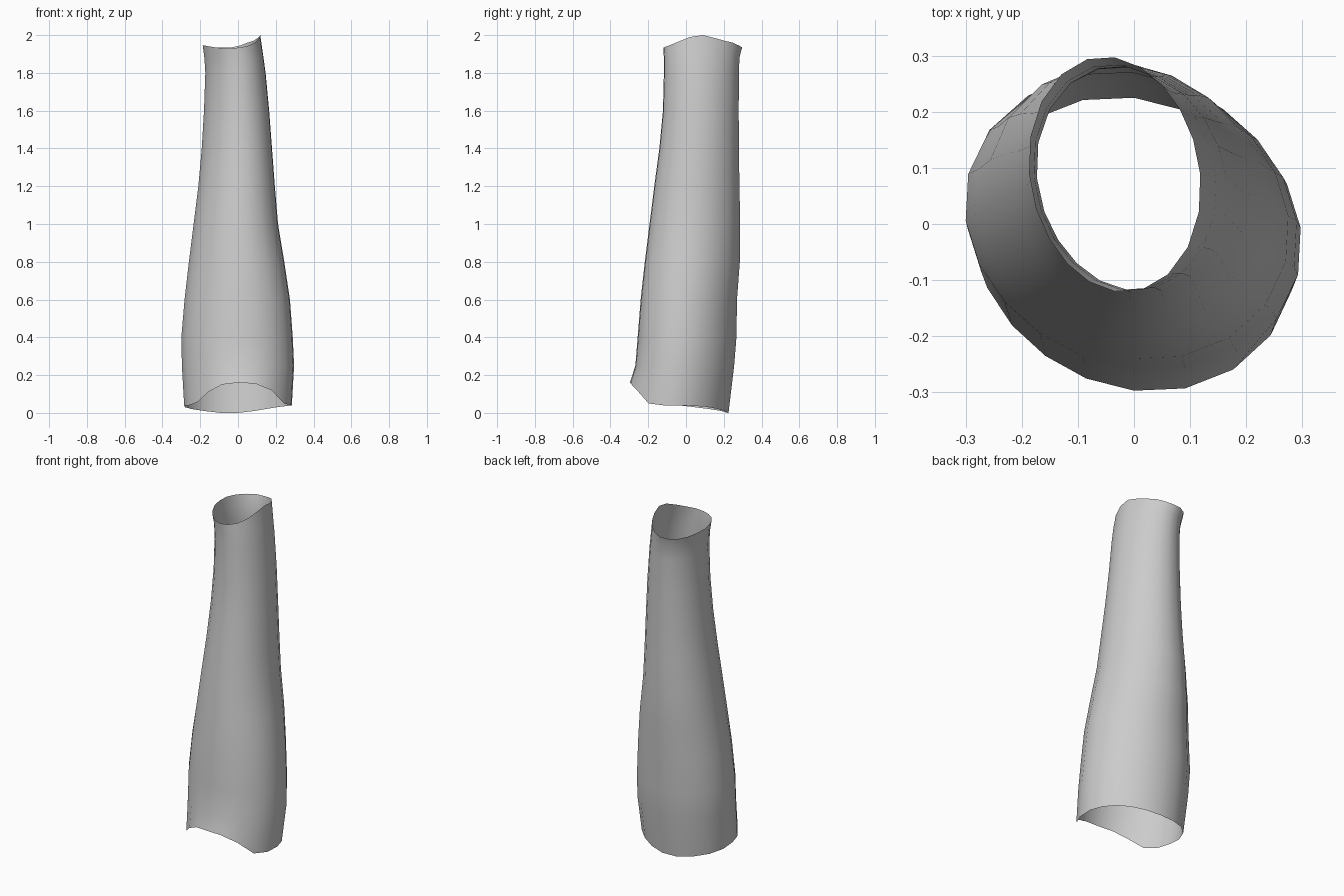
import bpy, bmesh, math

SIDES = 20

# Wavy heights of the two open rims, counter-clockwise starting from +x
HEM = [.04, .037, .032, .022, .01, 0, 0, .01, .02, .03,
       .04, .04, .055, .11, .15, .16, .155, .12, .05, .04]
RIM = [2.0, 1.985, 1.97, 1.96, 1.945, 1.935, 1.935, 1.935, 1.94, 1.945,
       1.945, 1.945, 1.94, 1.935, 1.93, 1.93, 1.935, 1.945, 1.965, 1.99]

# Tube sections: height (None = wavy rim), left, right, front, back
SECTIONS = [
    (HEM, -.285, .285, -.297, .225),
    (.25, -.297, .297, -.268, .255),
    (.4, -.300, .290, -.256, .267),
    (.6, -.283, .275, -.240, .270),
    (.8, -.260, .245, -.218, .285),
    (1.0, -.235, .212, -.193, .287),
    (1.2, -.210, .195, -.168, .283),
    (1.4, -.192, .180, -.141, .280),
    (1.6, -.180, .165, -.122, .279),
    (1.8, -.173, .146, -.117, .280),
    (1.88, -.178, .135, -.117, .283),
    (RIM, -.187, .118, -.120, .297),
]


def add_ring(bm, section):
    height, left, right, front, back = section
    cx, cy = (left + right) / 2, (front + back) / 2
    rx, ry = (right - left) / 2, (back - front) / 2
    ring = []
    for i in range(SIDES):
        a = math.tau * i / SIDES
        k = 1 - 0.06 * math.sin(2 * a)  # slightly skewed oval
        z = height[i] if isinstance(height, list) else height
        ring.append(bm.verts.new((cx + rx * k * math.cos(a),
                                  cy + ry * k * math.sin(a), z)))
    return ring


# Open, tapered sleeve lofted through the sections
bm = bmesh.new()
rings = [add_ring(bm, s) for s in SECTIONS]
for low, high in zip(rings, rings[1:]):
    for i in range(SIDES):
        j = (i + 1) % SIDES
        bm.faces.new((low[i], low[j], high[j], high[i]))
for f in bm.faces:
    f.smooth = True
mesh = bpy.data.meshes.new("sleeve")
bm.to_mesh(mesh)
bm.free()
sleeve = bpy.data.objects.new("sleeve", mesh)
bpy.context.collection.objects.link(sleeve)
